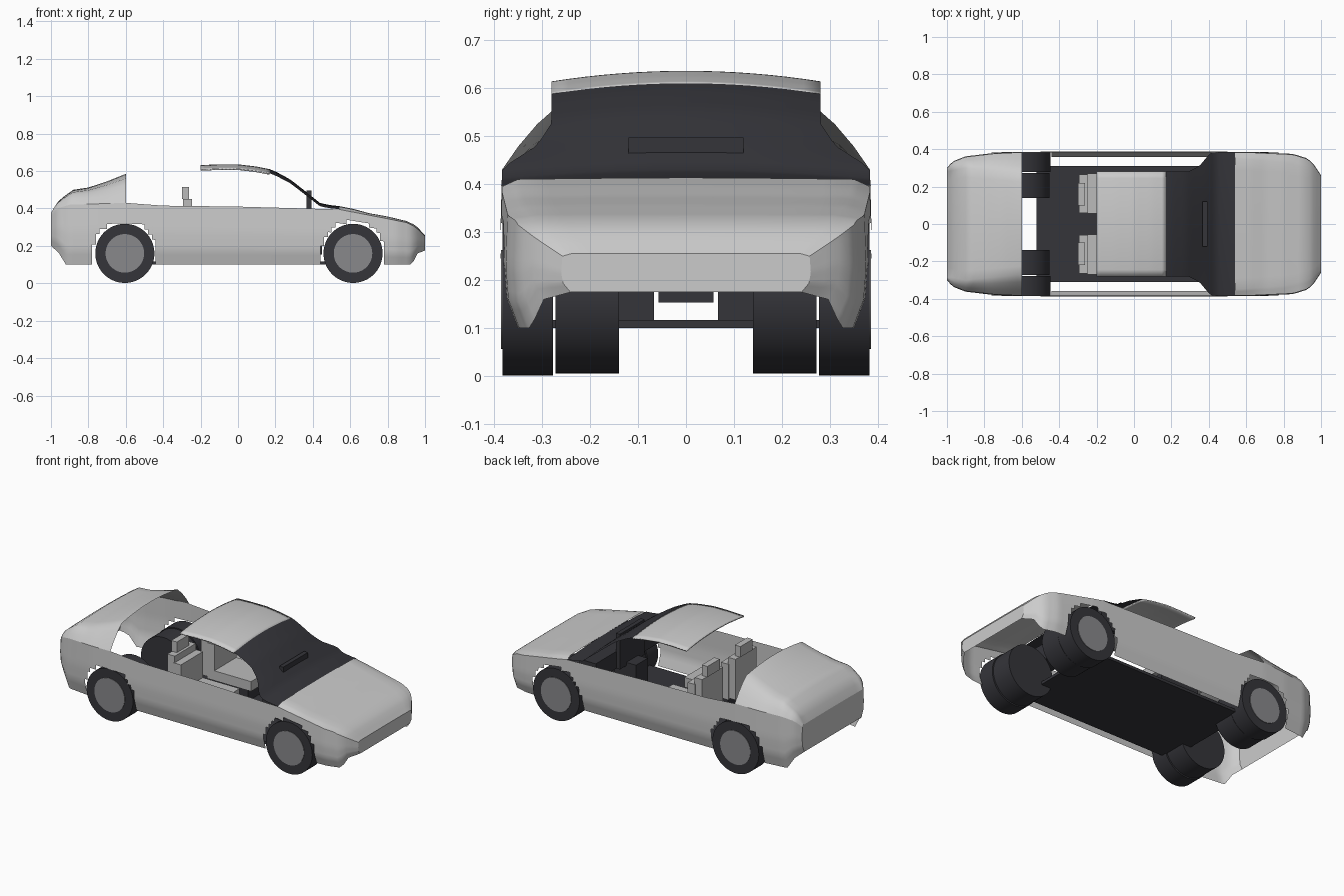
import bpy
import math

cube = bpy.data.objects.get("Cube")
if cube:
    bpy.data.objects.remove(cube, do_unlink=True)


def material(name, colour):
    mat = bpy.data.materials.new(name)
    mat.use_nodes = True
    mat.diffuse_color = (*colour, 1)
    mat.node_tree.nodes["Principled BSDF"].inputs["Base Color"].default_value = (*colour, 1)
    return mat


PAINT = material("light grey paint", (0.6, 0.6, 0.6))
DARK = material("dark trim", (0.035, 0.035, 0.042))
HUB = material("mid grey hub", (0.25, 0.25, 0.26))
SEAT = material("seat grey", (0.5, 0.5, 0.5))


def finish(name, verts, faces, mat, smooth=True):
    mesh = bpy.data.meshes.new(name)
    mesh.from_pydata(verts, [], faces)
    mesh.validate()
    obj = bpy.data.objects.new(name, mesh)
    bpy.context.collection.objects.link(obj)
    mesh.materials.append(mat)
    if smooth:
        bpy.ops.object.select_all(action='DESELECT')
        obj.select_set(True)
        bpy.context.view_layer.objects.active = obj
        bpy.ops.object.shade_smooth_by_angle(angle=math.radians(35))
    return obj


def curve(x, points):
    """Read a piecewise linear curve at x."""
    if x <= points[0][0]:
        return points[0][1]
    for (xa, va), (xb, vb) in zip(points, points[1:]):
        if x <= xb:
            return va + (vb - va) * (x - xa) / (xb - xa)
    return points[-1][1]


def stations(start, end, step=0.02):
    count = round((end - start) / step)
    return [start + (end - start) * i / count for i in range(count + 1)]


def loft(name, xs, section, mat, keep=lambda x, z: True):
    """Skin the sections at each station, keeping the faces the rule accepts."""
    rows = [[(x, y, z) for y, z in section(x)] for x in xs]
    n = len(rows[0])
    verts = [p for row in rows for p in row]
    faces = []
    for i in range(len(rows) - 1):
        for j in range(n - 1):
            quad = (i * n + j, (i + 1) * n + j, (i + 1) * n + j + 1, i * n + j + 1)
            mid_x = sum(verts[k][0] for k in quad) / 4
            mid_z = sum(verts[k][2] for k in quad) / 4
            if keep(mid_x, mid_z):
                faces.append(quad)
    return finish(name, verts, faces, mat)


# Curves along the car: half width, sill, belt line, crown and shoulder
WIDTH = [(-1, .3), (-.97, .335), (-.9, .362), (-.75, .38), (-.6, .387), (.6, .387),
         (.85, .375), (.93, .35), (.96, .32), (1, .26)]
SILL = [(-1, .2), (-.96, .165), (-.92, .1), (.93, .1), (.96, .16), (1, .175)]
BELT = [(-1, .36), (-.97, .4), (-.9, .42), (-.6, .43), (-.4, .415), (0, .41),
        (.54, .395), (.8, .345), (.9, .325), (.95, .3), (1, .25)]
CROWN = [(-1, .37), (-.97, .43), (-.93, .465), (-.88, .5), (-.8, .512), (-.7, .545),
         (-.6, .585), (.54, .413), (.62, .397), (.7, .375), (.8, .357), (.9, .333),
         (.95, .31), (1, .256)]
SHOULDER = [(-1, .28), (-.9, .3), (-.6, .27), (.54, .35), (.8, .33), (.95, .29), (1, .24)]
BULGE = [(0, .925), (.25, .985), (.55, 1), (1, .99)]
WHEELS = [("rear", -.605), ("front", .615)]
AXLE = .16


def side_section(side):
    def section(x):
        sill, belt = curve(x, SILL), curve(x, BELT)
        steps = [i / 12 for i in range(13)]
        if side > 0:
            steps.reverse()
        return [(side * curve(x, WIDTH) * curve(t, BULGE), sill + (belt - sill) * t)
                for t in steps]
    return section


def top_section(x):
    width, belt = curve(x, WIDTH) * .99, curve(x, BELT)
    crown, shoulder = curve(x, CROWN), curve(x, SHOULDER)
    drop = (crown - belt) * .16
    half = [(shoulder * i / 6, crown - drop * (i / 6) ** 2) for i in range(7)]
    edge = half[-1]
    for t in (.35, .7, 1):
        lift = .012 * math.sin(math.pi * t) * (x < 0)
        half.append((edge[0] + (width - edge[0]) * t, edge[1] + (belt - edge[1]) * t + lift))
    return [(-y, z) for y, z in reversed(half)] + half[1:]


def outside_arches(x, z):
    return all(math.hypot(x - wx, z - AXLE) > .172 for _, wx in WHEELS)


# Body sides with stepped wheel arches, then the open tail and the bonnet
for label, side in (("right", -1), ("left", 1)):
    loft(label + "_side_panel", stations(-1, 1), side_section(side), PAINT, outside_arches)
loft("tail_cover", stations(-1, -.6), top_section, PAINT)
loft("bonnet", stations(.54, 1), top_section, PAINT)

# End panels close the nose and tail
for label, x in (("tail_panel", -1), ("nose_panel", 1)):
    outline = side_section(-1)(x) + top_section(x)[1:-1] + side_section(1)(x)
    if x < 0:
        outline.reverse()
    finish(label, [(x, y, z) for y, z in outline], [tuple(range(len(outline)))], PAINT, False)

# Windscreen and roof are bowed sheets
GLASS_TOP = [(.17, .61), (.2, .598), (.28, .555), (.36, .492), (.44, .428), (.5, .417), (.54, .413)]
GLASS_WIDTH = [(.17, .28), (.29, .28), (.35, .31), (.41, .383), (.54, .385)]
ROOF_TOP = [(-.2, .632), (-.1, .636), (0, .636), (.1, .624), (.17, .61)]


def sheet(top, width, bow):
    def section(x):
        ts = [i / 8 for i in range(-8, 9)]
        return [(curve(x, width) * t, curve(x, top) - curve(x, bow) * t * t) for t in ts]
    return section


loft("windscreen", stations(.17, .54), sheet(GLASS_TOP, GLASS_WIDTH, [(.17, .022), (.54, .016)]), DARK)
roof = loft("roof", stations(-.2, .17), sheet(ROOF_TOP, [(0, .28)], [(0, .022)]), PAINT)
shell = roof.modifiers.new("thickness", 'SOLIDIFY')
shell.thickness = .008


def box(name, x, y, z, mat):
    verts = [(a, b, c) for a in x for b in y for c in z]
    faces = [(0, 1, 3, 2), (4, 6, 7, 5), (0, 4, 5, 1), (2, 3, 7, 6), (0, 2, 6, 4), (1, 5, 7, 3)]
    return finish(name, verts, faces, mat, False)


# Cabin floor, dashboard and centre screen
box("floor_pan", (-.52, .54), (-.31, .31), (.1, .117), DARK)
box("dashboard", (.39, .5), (-.32, .32), (.28, .385), DARK)
box("centre_screen", (.366, .392), (-.12, .12), (.28, .497), DARK)
box("console", (.3, .45), (-.057, .057), (.154, .3), DARK)

# Seats
for label, side in (("right", -1), ("left", 1)):
    def span(a, b):
        return tuple(sorted((side * a, side * b)))
    box(label + "_seat_base", (-.24, .02), span(.067, .255), (.117, .19), DARK)
    box(label + "_seat_cushion", (-.25, .05), span(.055, .27), (.19, .25), SEAT)
    box(label + "_seat_lower_back", (-.25, -.2), span(.055, .27), (.25, .41), SEAT)
    box(label + "_seat_back", (-.295, -.245), span(.06, .265), (.2, .45), SEAT)
    box(label + "_headrest", (-.3, -.262), span(.1, .22), (.45, .515), SEAT)


def drum(name, x, y_in, y_out, radius, mat):
    """Solid cylinder lying along y."""
    bpy.ops.mesh.primitive_cylinder_add(vertices=64, radius=radius, depth=abs(y_out - y_in),
                                        location=(x, (y_in + y_out) / 2, AXLE),
                                        rotation=(math.pi / 2, 0, 0))
    obj = bpy.context.object
    obj.name = name
    obj.data.materials.append(mat)
    bpy.ops.object.shade_smooth_by_angle(angle=math.radians(35))


# Wheels: outer tyre, inner drum and a plain hub plate
for end, wheel_x in WHEELS:
    for label, side in (("right", -1), ("left", 1)):
        name = end + "_" + label
        drum(name + "_tyre", wheel_x, side * .277, side * .382, .158, DARK)
        drum(name + "_inner_drum", wheel_x, side * .14, side * .272, .154, DARK)
        drum(name + "_hub", wheel_x, side * .381, side * .385, .103, HUB)
